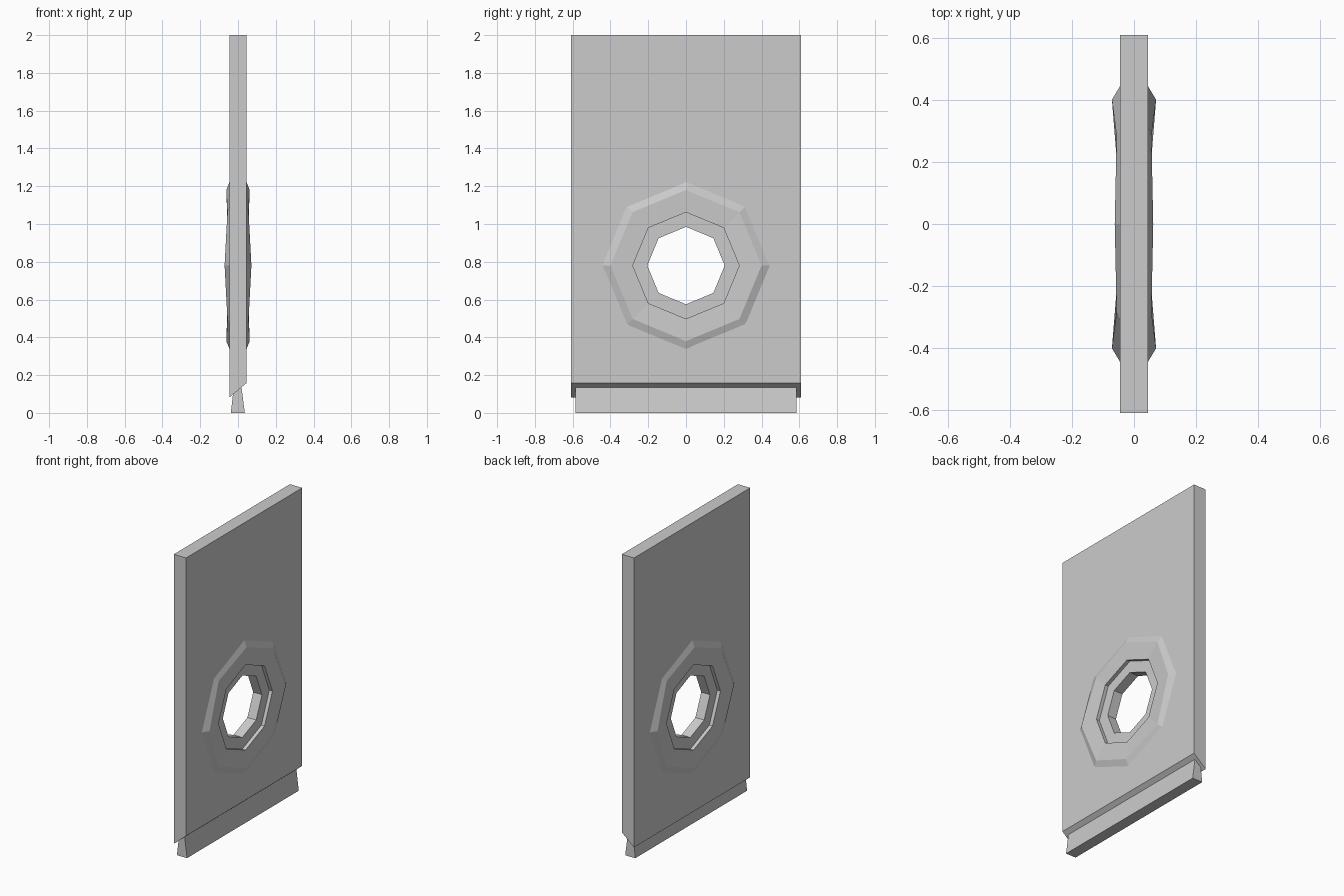
import bpy, bmesh
from math import sin, cos, pi

if "Cube" in bpy.data.objects:
    bpy.data.objects.remove(bpy.data.objects["Cube"])

CZ = 0.78  # height of the window centre


def finish(name, bm):
    bmesh.ops.recalc_face_normals(bm, faces=bm.faces[:])
    me = bpy.data.meshes.new(name)
    bm.to_mesh(me)
    bm.free()
    ob = bpy.data.objects.new(name, me)
    bpy.context.collection.objects.link(ob)
    return ob


def prism(name, profile, half_width):
    """Extrude an (x, z) profile along y."""
    bm = bmesh.new()
    f = bm.faces.new([bm.verts.new((x, -half_width, z)) for x, z in profile])
    ext = bmesh.ops.extrude_face_region(bm, geom=[f])
    vs = [v for v in ext["geom"] if isinstance(v, bmesh.types.BMVert)]
    bmesh.ops.translate(bm, verts=vs, vec=(0, 2 * half_width, 0))
    return finish(name, bm)


def octagon(r, k):
    a = k * pi / 4
    return r * cos(a), CZ + r * sin(a)


# Panel with a slanted lower edge
panel = prism("panel", [(-0.045, 0.082), (0.045, 0.158), (0.045, 2), (-0.045, 2)], 0.608)

# Octagonal window opening
bm = bmesh.new()
ends = [[bm.verts.new((x, *octagon(0.34, k))) for k in range(8)] for x in (-0.2, 0.2)]
for e in ends:
    bm.faces.new(e)
for k in range(8):
    j = (k + 1) % 8
    bm.faces.new((ends[0][k], ends[0][j], ends[1][j], ends[1][k]))
cutter = finish("opening_cutter", bm)
cutter.hide_render = True
cutter.hide_viewport = True
mod = panel.modifiers.new("opening", "BOOLEAN")
mod.operation = "DIFFERENCE"
mod.solver = "EXACT"
mod.object = cutter

# Window frame: raised ridge on both sides, recessed inner rim
bm = bmesh.new()
rings = []
for k in range(8):
    ridge = 0.056 if k % 2 else (0.062 if k % 4 else 0.071)
    half = [(0.447, 0.043), (0.4, ridge), (0.282, 0.055), (0.282, 0.032), (0.205, 0.032)]
    loop = half + [(r, -x) for r, x in reversed(half)]
    rings.append([bm.verts.new((x, *octagon(r, k))) for r, x in loop])
for k in range(8):
    a, b = rings[k], rings[(k + 1) % 8]
    for i in range(len(a)):
        j = (i + 1) % len(a)
        bm.faces.new((a[i], a[j], b[j], b[i]))
finish("window_frame", bm)

# Tapered bottom bar
prism("bottom_bar", [(-0.038, 0), (0.036, 0), (0.017, 0.147), (-0.021, 0.147)], 0.585)
